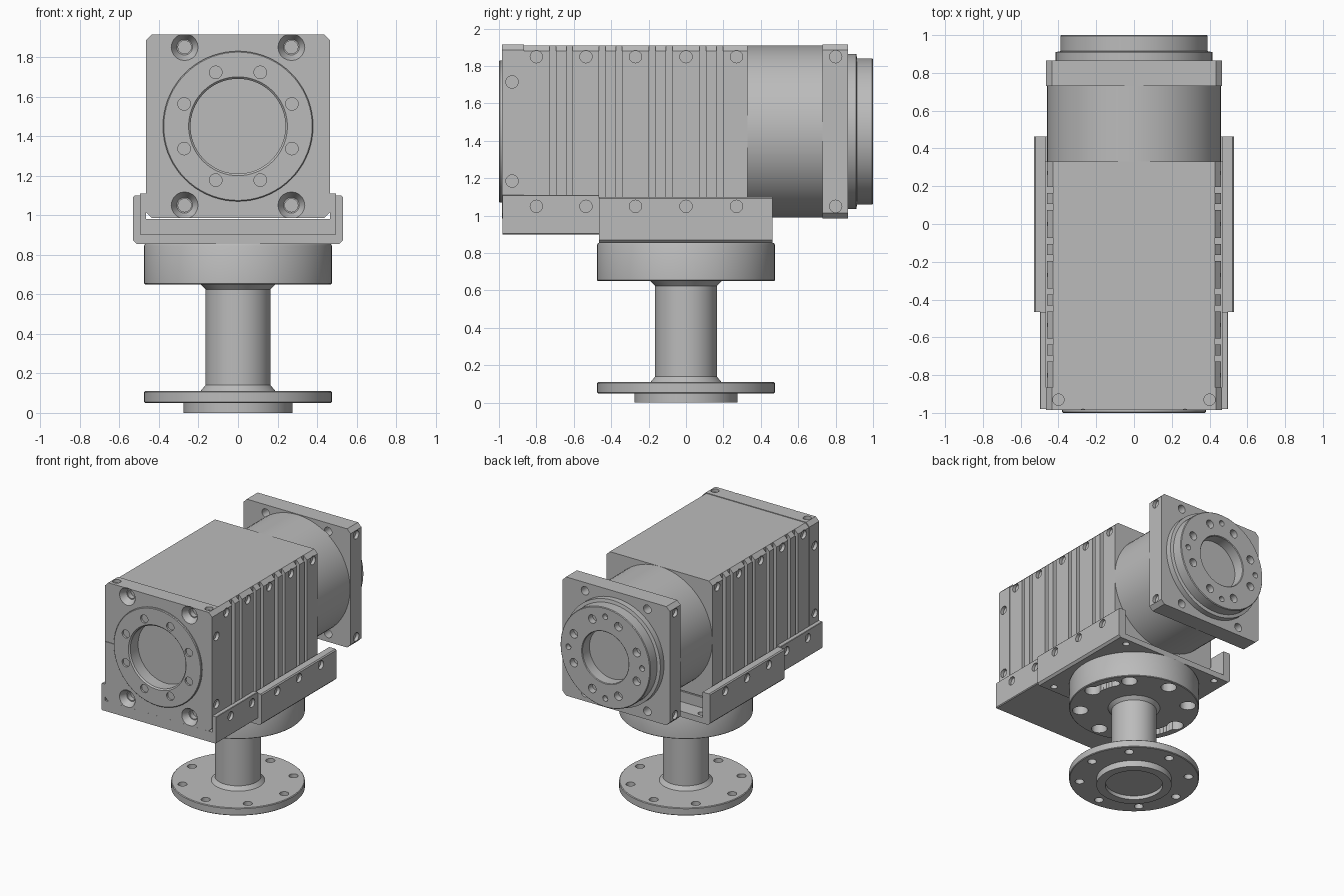
import bpy, bmesh, math
from mathutils import Matrix, Vector

if "Cube" in bpy.data.objects:
    bpy.data.objects.remove(bpy.data.objects["Cube"], do_unlink=True)

grey = bpy.data.materials.new("machined grey")
grey.use_nodes = True
grey.diffuse_color = (0.5, 0.5, 0.5, 1)
grey.node_tree.nodes["Principled BSDF"].inputs["Base Color"].default_value = (0.5, 0.5, 0.5, 1)

AXIS_Z = 1.45          # height of the housing centre line
HALF = 0.465           # half width of the square plates
BOLT_ROW = 0.40        # bolt rows above and below the centre line
BOLTS_Y = [-0.8, -0.535, -0.27, 0, 0.27]


def finish(name, bm):
    bmesh.ops.recalc_face_normals(bm, faces=bm.faces)
    mesh = bpy.data.meshes.new(name)
    bm.to_mesh(mesh)
    bm.free()
    mesh.materials.append(grey)
    ob = bpy.data.objects.new(name, mesh)
    bpy.context.collection.objects.link(ob)
    return ob


def extrude_y(name, outline, y0, y1):
    """Extrude an x-z outline along y."""
    bm = bmesh.new()
    face = bm.faces.new([bm.verts.new((x, y0, z)) for x, z in outline])
    new = bmesh.ops.extrude_face_region(bm, geom=[face])["geom"]
    bmesh.ops.translate(bm, vec=(0, y1 - y0, 0),
                        verts=[v for v in new if isinstance(v, bmesh.types.BMVert)])
    return finish(name, bm)


def lathe(name, profile, along_y=False, n=72):
    """Turn a closed (radius, height) profile that starts and ends on the axis."""
    bm = bmesh.new()
    rings = []
    for r, h in profile:
        count = n if r > 0 else 1
        ring = []
        for i in range(count):
            a = math.tau * i / n
            u, v = r * math.cos(a), r * math.sin(a)
            ring.append(bm.verts.new((u, h, AXIS_Z + v) if along_y else (u, v, h)))
        rings.append(ring)
    for a, b in zip(rings, rings[1:]):
        for i in range(n):
            j = (i + 1) % n
            quad = [a[i % len(a)], a[j % len(a)], b[j % len(b)], b[i % len(b)]]
            bm.faces.new(list(dict.fromkeys(quad)))
    return finish(name, bm)


def drill(bm, at, direction, r, depth, r_end=None):
    """Add a drill-shaped cutter going in along direction from a surface point."""
    d = Vector(direction).normalized()
    over = 0.004
    mat = Matrix.Translation(Vector(at) + d * (depth - over) / 2) @ \
        d.to_track_quat('Z', 'Y').to_matrix().to_4x4()
    bmesh.ops.create_cone(bm, cap_ends=True, segments=20, radius1=r,
                          radius2=r if r_end is None else r_end, depth=depth + over, matrix=mat)


def box(bm, centre, size):
    bmesh.ops.create_cube(bm, size=1, matrix=Matrix.Translation(centre) @ Matrix.Diagonal((*size, 1)))


def cut(ob, bm):
    """Subtract the cutter mesh and bake the result."""
    cutter = finish("cutter", bm)
    cutter.hide_render = True
    mod = ob.modifiers.new("cut", 'BOOLEAN')
    mod.object, mod.operation, mod.solver, mod.use_self = cutter, 'DIFFERENCE', 'EXACT', True
    deps = bpy.context.evaluated_depsgraph_get()
    baked = bpy.data.meshes.new_from_object(ob.evaluated_get(deps))
    ob.modifiers.clear()
    ob.data = baked
    bpy.data.objects.remove(cutter, do_unlink=True)


def polar(count, radius, start=0):
    for i in range(count):
        a = math.radians(start) + math.tau * i / count
        yield radius * math.cos(a), radius * math.sin(a)


def chamfered_square(h, c):
    pts = [(h, h - c), (h - c, h), (c - h, h), (-h, h - c),
           (-h, c - h), (c - h, -h), (h - c, -h), (h, c - h)]
    return [(x, z + AXIS_Z) for x, z in pts]


def channel(outer, inner, bottom, floor, top, c):
    """U-shaped cradle outline."""
    right = [(outer - c, bottom), (outer, bottom + c), (outer, top - c / 2),
             (outer - c / 2, top), (inner, top), (inner, floor)]
    return right + [(-x, z) for x, z in reversed(right)]


# Finned motor housing
housing = extrude_y("finned_housing", chamfered_square(0.46, 0.03), -0.87, 0.33)
c = bmesh.new()
for s in (-1, 1):
    for a, b in zip(BOLTS_Y, BOLTS_Y[1:]):
        for off in (-0.045, 0.045):
            box(c, (s * 0.46, (a + b) / 2 + off, AXIS_Z), (0.06, 0.033, 1.1))
    for y in BOLTS_Y:
        drill(c, (s * 0.46, y, AXIS_Z + BOLT_ROW), (-s, 0, 0), 0.033, 0.025)
cut(housing, c)

# Front plate with countersunk corners, side and top holes
front = extrude_y("front_plate", chamfered_square(HALF, 0.03), -0.985, -0.865)
c = bmesh.new()
drill(c, (0, -0.985, AXIS_Z), (0, 1, 0), 0.25, 0.09)
for sx in (-1, 1):
    for sz in (-1, 1):
        p = (sx * 0.27, -0.985, AXIS_Z + sz * BOLT_ROW)
        drill(c, p, (0, 1, 0), 0.07, 0.05, 0.04)
        drill(c, p, (0, 1, 0), 0.033, 0.09)
        drill(c, (sx * HALF, -0.93, AXIS_Z + sz * 0.265), (-sx, 0, 0), 0.033, 0.025)
    drill(c, (sx * 0.40, -0.93, AXIS_Z + HALF), (0, 0, -1), 0.03, 0.025)
box(c, (-0.42, -0.985, AXIS_Z), (0.1, 0.01, 0.006))
cut(front, c)

# Raised input ring with a recessed bore
ring = lathe("input_ring", [(0, -0.89), (0.24, -0.89), (0.24, -0.99), (0.25, -1.0),
                            (0.375, -1.0), (0.38, -0.995), (0.38, -0.93), (0.3, -0.875),
                            (0, -0.875)], True)
c = bmesh.new()
for x, z in polar(8, 0.295, 22.5):
    drill(c, (x, -1, AXIS_Z + z), (0, 1, 0), 0.032, 0.04)
cut(ring, c)

# Round gear section, rear plate and output hub
gear = lathe("gear_cylinder", [(0, 0.32), (0.46, 0.32), (0.46, 0.74), (0, 0.74)], True)
rear = extrude_y("rear_plate", chamfered_square(HALF, 0.03), 0.73, 0.865)
c = bmesh.new()
for sx in (-1, 1):
    for sz in (-1, 1):
        z = AXIS_Z + sz * BOLT_ROW
        drill(c, (sx * 0.27, 0.865, z), (0, -1, 0), 0.033, 0.16)
        drill(c, (sx * HALF, 0.8, z), (-sx, 0, 0), 0.033, 0.025)
cut(rear, c)

hub = lathe("output_hub", [(0, 0.86), (0.415, 0.86), (0.415, 0.91), (0.39, 0.915),
                           (0.39, 0.995), (0.385, 1.0), (0.205, 1.0), (0.2, 0.995),
                           (0.2, 0.91), (0, 0.91)], True)
c = bmesh.new()
for x, z in polar(8, 0.295, 22.5):
    drill(c, (x, 1, AXIS_Z + z), (0, -1, 0), 0.033, 0.05)
for x, z in polar(4, 0.32):
    drill(c, (x, 1, AXIS_Z + z), (0, -1, 0), 0.022, 0.04)
cut(hub, c)

# Front cradle, bolted to the housing sides
cradle = extrude_y("front_cradle", channel(0.497, HALF, 0.9, 0.982, 1.11, 0.006), -0.98, -0.465)
c = bmesh.new()
for s in (-1, 1):
    for y in BOLTS_Y[:2]:
        drill(c, (s * 0.497, y, AXIS_Z - BOLT_ROW), (-s, 0, 0), 0.033, 0.022)
cut(cradle, c)

# Main cradle with a saddle pad under the housing
main = extrude_y("main_cradle", channel(0.53, 0.468, 0.855, 0.9, 1.1, 0.016), -0.465, 0.462)
c = bmesh.new()
for s in (-1, 1):
    for y in BOLTS_Y[2:]:
        drill(c, (s * 0.53, y, AXIS_Z - BOLT_ROW), (-s, 0, 0), 0.033, 0.025)
    for y in (-0.41, 0.41):
        drill(c, (s * 0.42, y, 0.855), (0, 0, 1), 0.025, 0.06)
cut(main, c)
bm = bmesh.new()
box(bm, (0, -0.0675, 0.941), (0.936, 0.795, 0.082))
pad = finish("saddle_pad", bm)

# Mounting disc with bolt holes and two curved slots
disc = lathe("mounting_disc", [(0, 0.65), (0.47, 0.65), (0.475, 0.655), (0.475, 0.845),
                               (0.47, 0.855), (0, 0.855)])
c = bmesh.new()
for x, y in polar(8, 0.395):
    drill(c, (x, y, 0.65), (0, 0, 1), 0.058, 0.16)
for deg in range(5, 33, 4):
    for x, y in polar(2, 0.385, deg):
        drill(c, (x, y, 0.65), (0, 0, 1), 0.035, 0.15 - deg * 0.0003)
cut(disc, c)

# Column
column = lathe("column", [(0, 0.10), (0.19, 0.10), (0.19, 0.11), (0.165, 0.14),
                          (0.165, 0.625), (0.19, 0.65), (0.19, 0.655), (0, 0.655)])

# Base flange with a hollow spigot
base = lathe("base_flange", [(0, 0.03), (0.21, 0.03), (0.21, 0), (0.275, 0), (0.275, 0.05),
                             (0.47, 0.05), (0.475, 0.055), (0.475, 0.105), (0.47, 0.11), (0, 0.11)])
c = bmesh.new()
for x, y in polar(8, 0.4):
    drill(c, (x, y, 0.05), (0, 0, 1), 0.033, 0.1)
cut(base, c)

# Smooth round surfaces, keep machined edges sharp
for ob in bpy.context.scene.objects:
    ob.select_set(ob.type == 'MESH')
bpy.context.view_layer.objects.active = base
bpy.ops.object.shade_smooth_by_angle(angle=math.radians(30))
